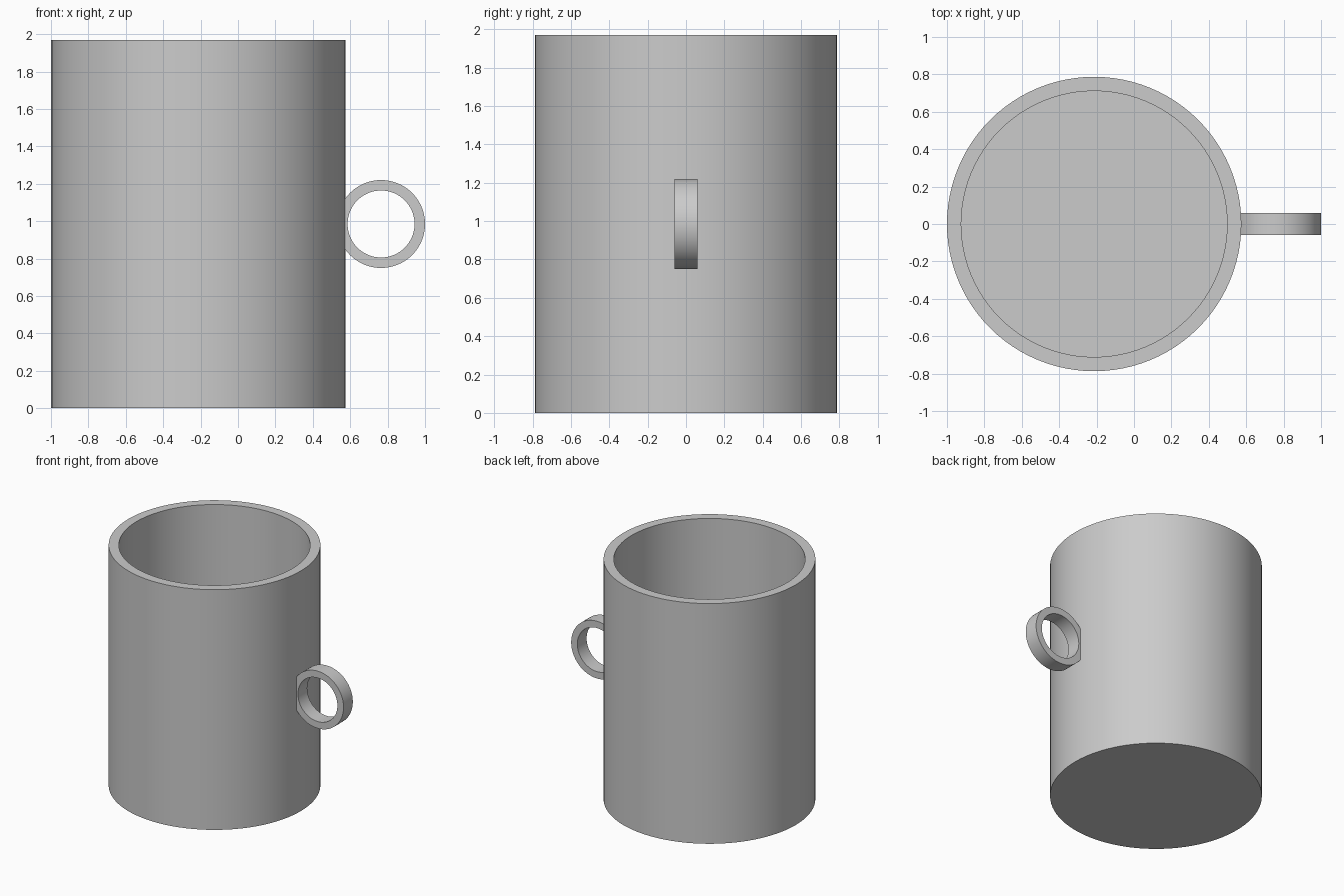
import bpy
import bmesh
import math
from mathutils import Matrix, Vector

cube = bpy.data.objects.get("Cube")
if cube:
    bpy.data.objects.remove(cube, do_unlink=True)

# Single plain grey finish
grey = bpy.data.materials.new("plain grey")
grey.use_nodes = True
colour = (0.6, 0.6, 0.6, 1)
grey.diffuse_color = colour
grey.node_tree.nodes["Principled BSDF"].inputs["Base Color"].default_value = colour


def lathe(name, profile, steps, closed, matrix):
    """Revolve a (radius, height) profile around z, then place it."""
    bm = bmesh.new()
    verts = [bm.verts.new((r, 0, h)) for r, h in profile]
    pairs = list(zip(verts, verts[1:]))
    if closed:
        pairs.append((verts[-1], verts[0]))
    edges = [bm.edges.new(p) for p in pairs]
    bmesh.ops.spin(bm, geom=verts + edges, cent=(0, 0, 0), axis=(0, 0, 1),
                   angle=math.tau, steps=steps, dvec=(0, 0, 0))
    bmesh.ops.remove_doubles(bm, verts=bm.verts, dist=0.0005)
    bmesh.ops.recalc_face_normals(bm, faces=bm.faces)
    bm.transform(matrix)
    mesh = bpy.data.meshes.new(name)
    bm.to_mesh(mesh)
    bm.free()
    mesh.materials.append(grey)
    obj = bpy.data.objects.new(name, mesh)
    bpy.context.collection.objects.link(obj)
    bpy.ops.object.select_all(action='DESELECT')
    obj.select_set(True)
    bpy.context.view_layer.objects.active = obj
    bpy.ops.object.shade_smooth_by_angle(angle=math.radians(30))
    return obj


# Hollow cup: underside, outer wall, rim, inner wall, floor
height, outer, inner, floor = 1.97, 0.787, 0.711, 0.08
lathe("cup_body",
      [(0, 0), (outer, 0), (outer, height), (inner, height), (inner, floor), (0, floor)],
      96, False, Matrix.Translation((-0.213, 0, 0)))

# Flat-banded ring handle, slightly sunk into the wall
ring_out, ring_in, half = 0.235, 0.179, 0.06
lathe("ring_handle",
      [(ring_in, -half), (ring_out, -half), (ring_out, half), (ring_in, half)],
      64, True,
      Matrix.Translation(Vector((0.765, 0, height / 2))) @ Matrix.Rotation(math.pi / 2, 4, 'X'))
